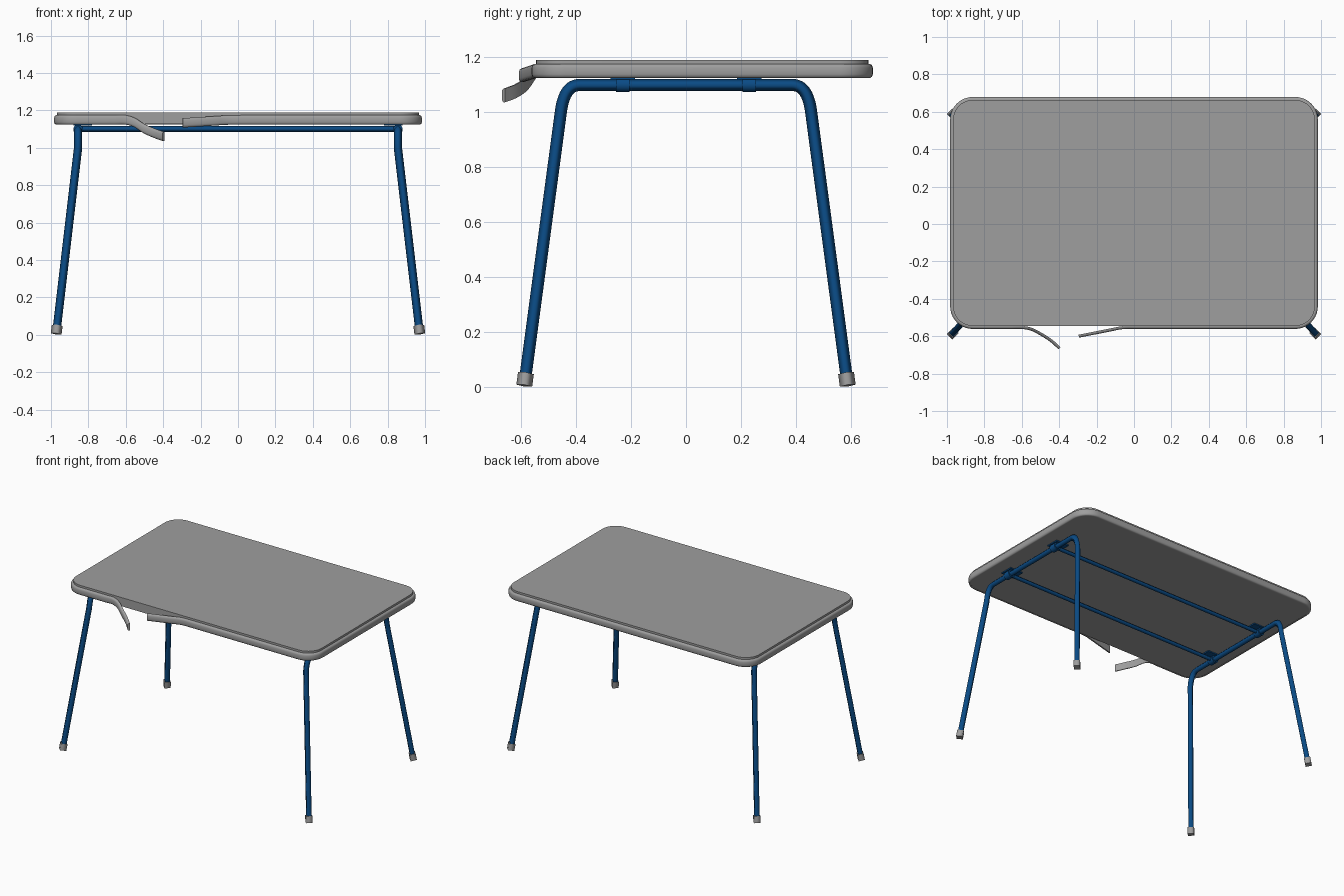
import bpy, bmesh, math
from mathutils import Vector, Matrix

if "Cube" in bpy.data.objects:
    bpy.data.objects.remove(bpy.data.objects["Cube"])


def material(name, color):
    m = bpy.data.materials.new(name)
    m.diffuse_color = (*color, 1)
    m.use_nodes = True
    m.node_tree.nodes["Principled BSDF"].inputs["Base Color"].default_value = m.diffuse_color
    return m


blue = material("blue_paint", (0.003, 0.07, 0.235))
grey = material("dark_grey", (0.345, 0.345, 0.345))


def finish(name, bm, mat=grey, angle=40):
    bmesh.ops.recalc_face_normals(bm, faces=bm.faces)
    me = bpy.data.meshes.new(name)
    bm.to_mesh(me)
    bm.free()
    ob = bpy.data.objects.new(name, me)
    bpy.context.collection.objects.link(ob)
    me.materials.append(mat)
    if angle:
        bpy.ops.object.select_all(action='DESELECT')
        ob.select_set(True)
        bpy.context.view_layer.objects.active = ob
        bpy.ops.object.shade_smooth_by_angle(angle=math.radians(angle))
    return ob


def sweep(name, path, section, up=Vector((0, 0, 1)), mat=grey, angle=40, upright=False):
    """Sweep a closed section of (side, up) offsets along an open path."""
    bm = bmesh.new()
    rings = []
    for i, p in enumerate(path):
        a, b = path[max(i - 1, 0)], path[min(i + 1, len(path) - 1)]
        t = (b - a).normalized()
        side = up.cross(t).normalized()
        lift = up if upright else t.cross(side)
        rings.append([bm.verts.new(p + side * u + lift * v) for u, v in section])
    n = len(section)
    for r, s in zip(rings, rings[1:]):
        for k in range(n):
            bm.faces.new((r[k], r[(k + 1) % n], s[(k + 1) % n], s[k]))
    # End caps stay unjoined so that their rims shade sharp
    for ring in (rings[0][::-1], rings[-1]):
        bm.faces.new([bm.verts.new(v.co) for v in ring])
    return finish(name, bm, mat, angle)


def circle(r, n=4):
    return [(r * math.cos(2 * math.pi * k / n), r * math.sin(2 * math.pi * k / n)) for k in range(n)]


def catmull(pts, steps=5):
    q = [Vector(p) for p in pts]
    q = [2 * q[0] - q[1]] + q + [2 * q[-1] - q[-2]]
    out = []
    for a, b, c, d in zip(q, q[1:], q[2:], q[3:]):
        for k in range(steps):
            t = k / steps
            out.append(0.5 * (2 * b + (c - a) * t + (2 * a - 5 * b + 4 * c - d) * t * t
                              + (3 * b - a - 3 * c + d) * t ** 3))
    return out + [q[-2]]


# Outline of the board, clockwise from the front left corner
X, Y0, Y1, R, ZB = 0.967, -0.545, 0.663, 0.105, 1.149
outline = []
for cx, cy, start in ((-X + R, Y0 + R, 270), (-X + R, Y1 - R, 180),
                      (X - R, Y1 - R, 90), (X - R, Y0 + R, 0)):
    for k in range(11):
        a = math.radians(start - 9 * k)
        outline.append(Vector((cx + R * math.cos(a), cy + R * math.sin(a), ZB)))

# Table board
bm = bmesh.new()
face = bm.faces.new([bm.verts.new((p.x, p.y, 1.126)) for p in outline])
ext = bmesh.ops.extrude_face_region(bm, geom=[face])
bmesh.ops.translate(bm, vec=(0, 0, 0.062),
                    verts=[v for v in ext["geom"] if isinstance(v, bmesh.types.BMVert)])
finish("table_board", bm)

# Edge strip around the board, with both torn ends peeling off the front
left_end = catmull([(-0.393, -0.658, 1.06), (-0.44, -0.616, 1.076), (-0.50, -0.578, 1.102),
                    (-0.55, -0.554, 1.134), (-0.60, -0.545, ZB), (-0.66, -0.545, ZB)])
right_end = catmull([(0.02, -0.545, ZB), (-0.06, -0.546, ZB - 0.001), (-0.14, -0.561, 1.143),
                     (-0.297, -0.592, 1.133)])
strip = [(0, -0.025), (0, 0.025), (0.007, 0.025), (0.013, 0.021), (0.016, 0.012),
         (0.016, -0.012), (0.013, -0.021), (0.007, -0.025)]
sweep("edge_strip", left_end + outline + right_end, strip, upright=True)

# Bent four-sided leg frames, feet and brackets at both ends
BX, BZ = 0.855, 1.098
foot = Vector((0.972, 0.588, 0.005))
knee = Vector((BX, 0.455, 1.0))
c0, c1, c2 = Vector((BX, 0.385, BZ)), Vector((BX, 0.428, BZ)), Vector((BX, 0.447, 1.06))
bend = []
for k in range(13):
    t = k / 12
    bend.append(c0 * (1 - t) ** 3 + c1 * 3 * t * (1 - t) ** 2 + c2 * 3 * t * t * (1 - t) + knee * t ** 3)
d = (foot - knee).normalized()
half = bend + [knee + d * 0.04, foot - d * 0.01]
XAXIS = Vector((1, 0, 0))

for sx, side in ((-1, "left"), (1, "right")):
    def flip(p, sy=1):
        return Vector((p.x * sx, p.y * sy, p.z))
    path = [flip(p, -1) for p in reversed(half)] + [flip(p) for p in half]
    sweep(side + "_leg_frame", path, circle(0.022), XAXIS, blue, angle=100)
    for sy, end in ((-1, "front"), (1, "back")):
        tag = side + "_" + end
        # Foot cap
        sweep(tag + "_foot", [flip(foot - d * 0.046, sy), flip(foot, sy)],
              circle(0.029), XAXIS, angle=100)
        # Clamp sleeve around the tube
        y = sy * 0.23
        sweep(tag + "_clamp", [Vector((sx * BX, y - 0.024, BZ)), Vector((sx * BX, y + 0.024, BZ))],
              circle(0.026, 16), XAXIS, blue)
        # Mounting plate under the board
        bm = bmesh.new()
        bmesh.ops.create_cube(bm, size=1, matrix=Matrix.Translation((sx * 0.83, y, 1.122))
                              @ Matrix.Diagonal((0.1, 0.09, 0.008, 1)))
        finish(tag + "_mounting_plate", bm, blue, angle=0)

# Long rails joining the two leg frames
for y, end in ((-0.23, "front"), (0.23, "back")):
    sweep(end + "_rail", [Vector((-BX, y, 1.101)), Vector((BX, y, 1.101))],
          circle(0.016), mat=blue, angle=100)
